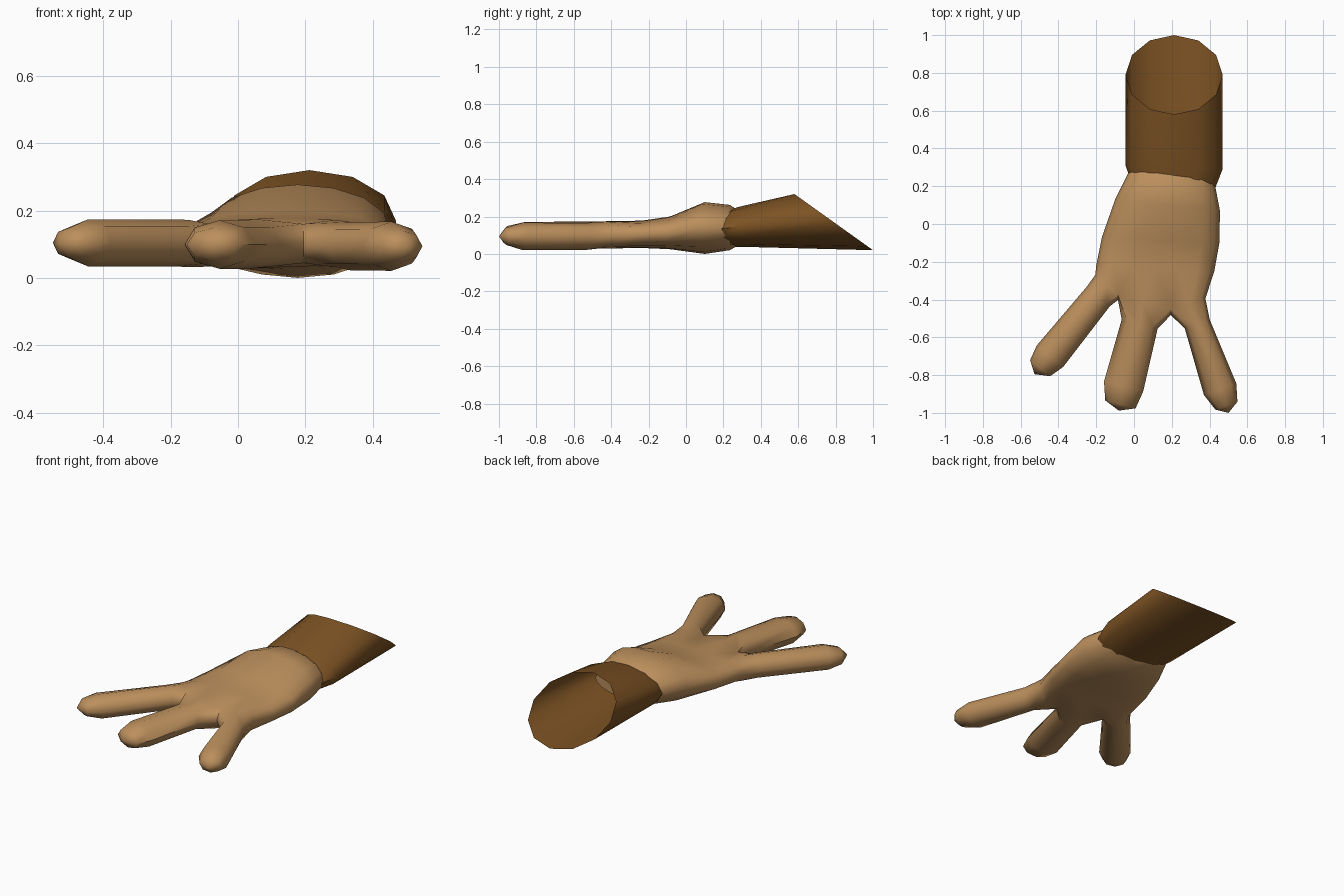
import bpy, bmesh, math
from mathutils import Vector

if "Cube" in bpy.data.objects:
    bpy.data.objects.remove(bpy.data.objects["Cube"])


def material(name, color):
    m = bpy.data.materials.new(name)
    m.diffuse_color = (*color, 1)
    m.use_nodes = True
    m.node_tree.nodes["Principled BSDF"].inputs["Base Color"].default_value = m.diffuse_color
    return m


def bridge(bm, a, b):
    n = len(a)
    for i in range(n):
        bm.faces.new((a[i], a[(i + 1) % n], b[(i + 1) % n], b[i]))


def finish(bm, name, mat, angle):
    bmesh.ops.recalc_face_normals(bm, faces=bm.faces)
    me = bpy.data.meshes.new(name)
    bm.to_mesh(me)
    bm.free()
    me.materials.append(mat)
    ob = bpy.data.objects.new(name, me)
    bpy.context.collection.objects.link(ob)
    bpy.context.view_layer.objects.active = ob
    ob.select_set(True)
    bpy.ops.object.shade_smooth_by_angle(angle=math.radians(angle))
    ob.select_set(False)


def spow(v, e):
    return math.copysign(abs(v) ** e, v)


tan = material("tan skin", (0.50, 0.275, 0.108))
brown = material("brown sleeve", (0.205, 0.086, 0.017))

# Hand: lofted palm whose front ring splits into three finger rings
bm = bmesh.new()
palm = [  # y left, y right, x left, x right, bottom, top, squareness exponent
    (0.34, 0.30, 0.03, 0.40, 0.07, 0.20, 1.0),
    (0.27, 0.20, -0.03, 0.43, 0.02, 0.262, 1.0),
    (0.13, 0.07, -0.10, 0.455, 0.0, 0.277, 0.95),
    (-0.07, -0.10, -0.17, 0.452, 0.025, 0.20, 0.75),
    (-0.22, -0.25, -0.20, 0.425, 0.032, 0.178, 0.6),
]
rings = []
for yl, yr, xl, xr, zb, zt, e in palm:
    ring = []
    for k in range(16):      # start at the left side, go over the top
        a = math.pi - k * math.pi / 8
        c, s = math.cos(a), spow(math.sin(a), e) if abs(math.sin(a)) > 1e-6 else 0
        t = (c + 1) / 2
        ring.append(bm.verts.new((xl + (xr - xl) * t, yl + (yr - yl) * t,
                                  (zb + zt) / 2 + (zt - zb) / 2 * s)))
    rings.append(ring)

# Knuckle columns: x, y, half height
columns = [(-0.185, -0.275, 0.05), (-0.145, -0.33, 0.07), (-0.085, -0.375, 0.058),
           (0.045, -0.42, 0.073), (0.195, -0.45, 0.058), (0.29, -0.44, 0.07),
           (0.36, -0.39, 0.05)]
ZC = 0.102
top = [bm.verts.new((x, y, ZC + h)) for x, y, h in columns]
bot = [bm.verts.new((x, y, ZC - h)) for x, y, h in columns]
mid = {0: bm.verts.new((-0.205, -0.27, ZC)), 2: bm.verts.new((-0.085, -0.402, ZC)),
       4: bm.verts.new((0.195, -0.482, ZC)), 6: bm.verts.new((0.378, -0.395, ZC))}
rings.append([mid[0]] + top + [mid[6]] + bot[::-1])
for a, b in zip(rings, rings[1:]):
    bridge(bm, a, b)
bm.faces.new(rings[0])

# Fingers: rings of (x, y, half width, half height), then a tip point
fingers = [
    ([(-0.19, -0.385, 0.08, 0.07), (-0.445, -0.70, 0.09, 0.07),
      (-0.497, -0.763, 0.068, 0.046)], (-0.527, -0.795), 0.104),
    ([(0.03, -0.53, 0.098, 0.072), (-0.055, -0.86, 0.107, 0.072),
      (-0.072, -0.955, 0.083, 0.05)], (-0.08, -0.988), 0.099),
    ([(0.335, -0.53, 0.07, 0.072), (0.456, -0.875, 0.091, 0.073),
      (0.489, -0.962, 0.062, 0.046)], (0.50, -1.0), 0.094),
]
for f, (secs, tip, zc) in enumerate(fingers):
    l, m, r = 2 * f, 2 * f + 1, 2 * f + 2
    prev = [mid[l], top[l], top[m], top[r], mid[r], bot[r], bot[m], bot[l]]
    d = (Vector(secs[1][:2]) - Vector(secs[0][:2])).normalized()
    side = Vector((-d.y, d.x))
    for x, y, w, h in secs:
        ring = []
        for k in range(8):
            a = math.pi - k * math.pi / 4
            p = Vector((x, y)) + side * w * math.cos(a)
            ring.append(bm.verts.new((p.x, p.y, zc + h * math.sin(a))))
        bridge(bm, prev, ring)
        prev = ring
    end = bm.verts.new((*tip, zc))
    for i in range(8):
        bm.faces.new((prev[i], prev[(i + 1) % 8], end))
finish(bm, "hand", tan, 60)

# Sleeve: open twelve-sided tube with a slanted back opening
bm = bmesh.new()
sleeve = [  # y centre, y shift to the right, y shift upward, x centre, rx, z centre, rz
    (0.215, -0.025, 0.0, 0.205, 0.225, 0.135, 0.098),
    (0.30, -0.01, 0.0, 0.212, 0.257, 0.147, 0.109),
    (0.79, 0.0, -0.21, 0.212, 0.257, 0.17, 0.15),
]
prev = None
for yc, dx, dz, xc, rx, zc, rz in sleeve:
    ring = []
    for k in range(12):
        a = k * math.pi / 6
        c, s = math.cos(a), math.sin(a)
        ring.append(bm.verts.new((xc + rx * c, yc + dx * c + dz * s, zc + rz * s)))
    if prev:
        bridge(bm, prev, ring)
    prev = ring
finish(bm, "sleeve", brown, 60)
